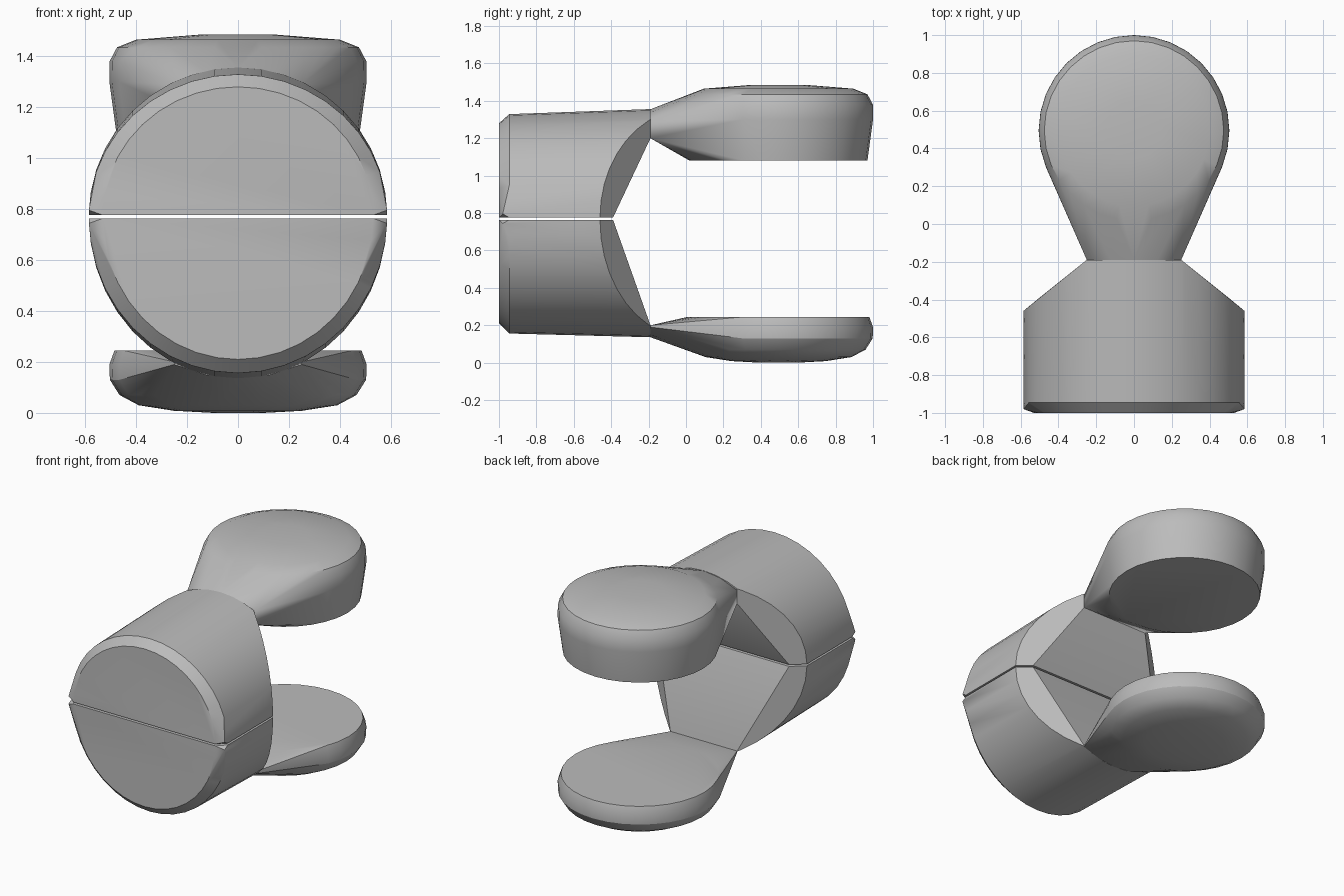
import bpy, bmesh, math

cube = bpy.data.objects.get("Cube")
if cube:
    bpy.data.objects.remove(cube, do_unlink=True)

grey = bpy.data.materials.new("plain grey")
grey.use_nodes = True
COLOUR = (0.5, 0.5, 0.5, 1)
grey.diffuse_color = COLOUR
grey.node_tree.nodes["Principled BSDF"].inputs["Base Color"].default_value = COLOUR

NECK_X, NECK_Y = 0.25, -0.19
PAD_Y = 0.495


def hull(name, points):
    """Solid convex part wrapped around the given points."""
    bm = bmesh.new()
    for p in points:
        bm.verts.new(p)
    bmesh.ops.remove_doubles(bm, verts=bm.verts, dist=0.0005)
    res = bmesh.ops.convex_hull(bm, input=bm.verts)
    inside = {g for g in res["geom_interior"] + res["geom_unused"]
              if isinstance(g, bmesh.types.BMVert)}
    bmesh.ops.delete(bm, geom=list(inside), context="VERTS")
    bmesh.ops.dissolve_limit(bm, angle_limit=math.radians(1),
                             verts=bm.verts, edges=bm.edges)
    bmesh.ops.recalc_face_normals(bm, faces=bm.faces)
    mesh = bpy.data.meshes.new(name)
    bm.to_mesh(mesh)
    bm.free()
    mesh.materials.append(grey)
    obj = bpy.data.objects.new(name, mesh)
    bpy.context.collection.objects.link(obj)
    bpy.ops.object.select_all(action="DESELECT")
    obj.select_set(True)
    bpy.context.view_layer.objects.active = obj
    bpy.ops.object.shade_smooth_by_angle(angle=math.radians(30))


def back_y(x):
    """Rear end of a grip half, tapering from the sides to the neck."""
    return NECK_Y - max(0, abs(x) - NECK_X) * 0.806


def half_grip(name, z0, side, front_h, rim_h, back_h, neck_z):
    """Half cylinder with a bevelled front and a slanted, tapered back."""
    points = []
    n = 20
    for i in range(n + 1):
        a = math.pi * i / n
        c, s = math.cos(a), math.sin(a) * side
        points += [(0.53 * c, -1, z0 + front_h * s),
                   (0.585 * c, -0.945, z0 + rim_h * s),
                   (0.585 * c, back_y(0.585 * c), z0 + back_h * s)]
    for sx in (-1, 1):
        points += [(sx * 0.585, -0.98, z0 + side * 0.02),
                   (sx * NECK_X, NECK_Y, neck_z),
                   (sx * NECK_X, NECK_Y, z0 + side * back_h * 0.904),
                   (sx * 0.5, -0.39, z0)]
    hull(name, points)


def pad(name, rings, neck_side, neck_mid, neck_inner):
    """Round pad made of stacked rings, drawn in to the narrow neck."""
    points = []
    n = 32
    for r, z in rings:
        for i in range(n):
            a = 2 * math.pi * i / n
            points.append((r * math.sin(a), PAD_Y + r * math.cos(a), z))
    for t in (-1, -0.5, 0, 0.5, 1):
        z = neck_mid + (neck_side - neck_mid) * t * t
        points.append((NECK_X * t, NECK_Y, z))
        points.append((NECK_X * t, NECK_Y, neck_inner))
    hull(name, points)


# Front grip, split in two halves by a thin gap
half_grip("upper_grip", 0.776, 1, 0.504, 0.553, 0.58, 1.2)
half_grip("lower_grip", 0.764, -1, 0.554, 0.608, 0.628, 0.2)

# Facing pads behind the grip
pad("upper_pad", [(0.475, 1.08), (0.505, 1.3), (0.504, 1.38), (0.475, 1.435),
                  (0.4, 1.465), (0.15, 1.485)], 1.29, 1.355, 1.2)
pad("lower_pad", [(0.485, 0.245), (0.505, 0.19), (0.503, 0.13), (0.465, 0.07),
                  (0.39, 0.03), (0.25, 0.008), (0.1, 0)], 0.19, 0.136, 0.2)
